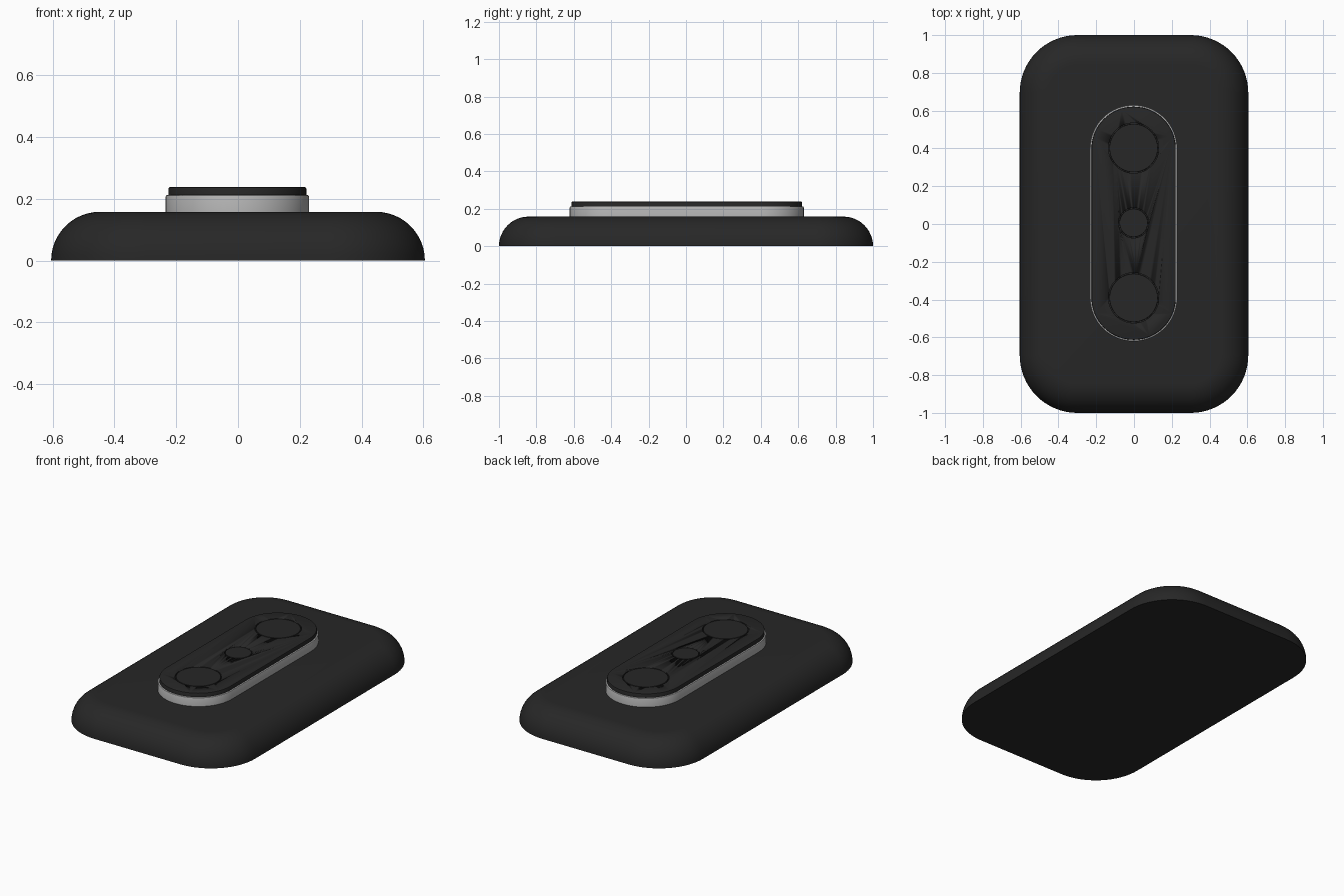
import bpy, bmesh
from math import sin, cos, pi, radians

if "Cube" in bpy.data.objects:
    bpy.data.objects.remove(bpy.data.objects["Cube"])


def material(name, v):
    m = bpy.data.materials.new(name)
    m.diffuse_color = (v, v, v, 1)
    m.use_nodes = True
    m.node_tree.nodes["Principled BSDF"].inputs["Base Color"].default_value = m.diffuse_color
    return m


black = material("black_plastic", 0.02)
silver = material("silver_metal", 0.45)


def outline(hx, hy, r, n=16):
    """Rounded rectangle; circle when hx = hy = r."""
    pts = []
    for k, (sx, sy) in enumerate([(1, 1), (-1, 1), (-1, -1), (1, -1)]):
        for i in range(n + 1):
            a = (k + i / n) * pi / 2
            pts.append((sx * (hx - r) + r * cos(a), sy * (hy - r) + r * sin(a)))
    return pts


def loft(name, hx, hy, r, profile, mat, centre=(0, 0)):
    """Stack inset copies of the outline; profile holds (inset, z) pairs."""
    bm = bmesh.new()
    rings = []
    for inset, z in profile:
        rings.append([bm.verts.new((x + centre[0], y + centre[1], z))
                      for x, y in outline(hx - inset, hy - inset, r - inset)])
    for a, b in zip(rings, rings[1:]):
        for i in range(len(a)):
            j = (i + 1) % len(a)
            bm.faces.new((a[i], a[j], b[j], b[i]))
    bm.faces.new(rings[0][::-1])
    bm.faces.new(rings[-1])
    bmesh.ops.remove_doubles(bm, verts=bm.verts, dist=1e-5)
    bmesh.ops.recalc_face_normals(bm, faces=bm.faces)
    me = bpy.data.meshes.new(name)
    bm.to_mesh(me)
    bm.free()
    ob = bpy.data.objects.new(name, me)
    bpy.context.collection.objects.link(ob)
    me.materials.append(mat)
    bpy.ops.object.select_all(action='DESELECT')
    ob.select_set(True)
    bpy.context.view_layer.objects.active = ob
    bpy.ops.object.shade_smooth_by_angle(angle=radians(30))
    return ob


# Main body: flat base, quarter-round shoulder
R = 0.158
loft("body", 0.605, 1.0, 0.305,
     [(R * (1 - cos(i / 12 * pi / 2)), R * sin(i / 12 * pi / 2)) for i in range(13)],
     black)

# Raised metal surround
MID = (-0.002, 0.004)
loft("metal_rim", 0.232, 0.626, 0.232,
     [(0, 0.14), (0, 0.207), (0.002, 0.211), (0.006, 0.213)], silver, MID)

# Dark cover plate on the surround
plate = loft("cover_plate", 0.223, 0.617, 0.223,
             [(0, 0.20), (0, 0.233), (0.0015, 0.2365), (0.005, 0.238)], black, MID)

# Round buttons set flush in the plate, each with a thin groove round it
for name, y, r in (("top_button", 0.402, 0.133), ("middle_button", 0.006, 0.08),
                   ("bottom_button", -0.391, 0.133)):
    c = (MID[0], y)
    cutter = loft(name + "_cutter", r, r, r, [(0, 0.226), (0, 0.26)], black, c)
    cutter.hide_render = True
    cutter.hide_set(True)
    mod = plate.modifiers.new(name + "_recess", 'BOOLEAN')
    mod.operation = 'DIFFERENCE'
    mod.solver = 'EXACT'
    mod.object = cutter
    loft(name, r - 0.005, r - 0.005, r - 0.005,
         [(0, 0.222), (0, 0.237), (0.001, 0.238)], black, c)
